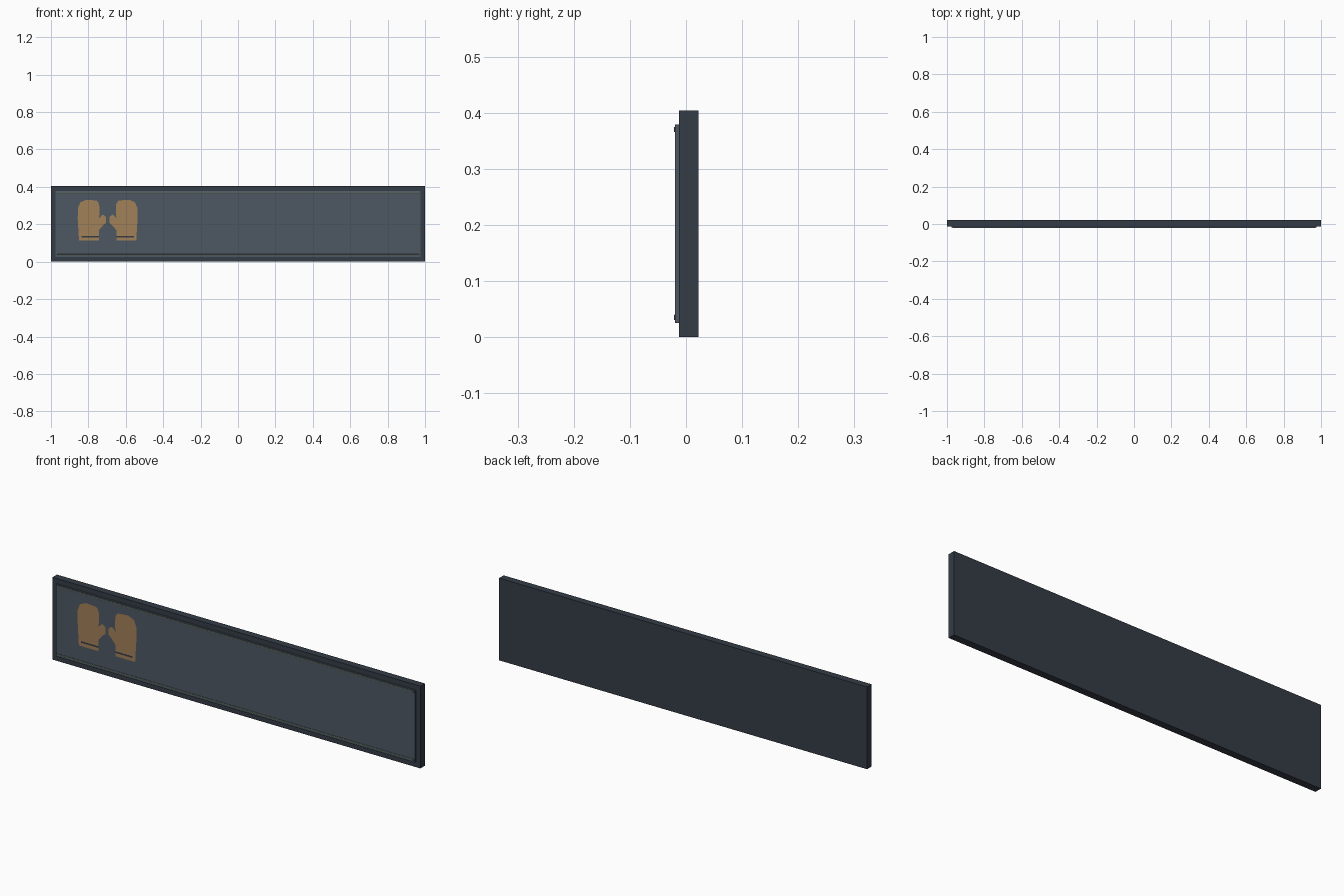
import bpy, bmesh
from mathutils import Vector

if "Cube" in bpy.data.objects:
    bpy.data.objects.remove(bpy.data.objects["Cube"])


def material(name, rgb):
    m = bpy.data.materials.new(name)
    m.diffuse_color = (*rgb, 1)
    m.use_nodes = True
    m.node_tree.nodes["Principled BSDF"].inputs["Base Color"].default_value = m.diffuse_color
    return m


FRAME = material("dark_slate", (0.035, 0.045, 0.062))
PANEL = material("slate", (0.075, 0.098, 0.125))
TRIM = material("grey_green", (0.095, 0.12, 0.12))
TAN = material("tan", (0.36, 0.22, 0.10))


def finish(name, bm, mat):
    mesh = bpy.data.meshes.new(name)
    bm.to_mesh(mesh)
    bm.free()
    mesh.materials.append(mat)
    ob = bpy.data.objects.new(name, mesh)
    bpy.context.collection.objects.link(ob)
    return ob


def box(name, lo, hi, mat, bevel=0, segments=1):
    lo, hi = Vector(lo), Vector(hi)
    bm = bmesh.new()
    bmesh.ops.create_cube(bm, size=1)
    bmesh.ops.scale(bm, vec=hi - lo, verts=bm.verts)
    bmesh.ops.translate(bm, vec=(lo + hi) / 2, verts=bm.verts)
    ob = finish(name, bm, mat)
    if bevel:
        mod = ob.modifiers.new("bevel", "BEVEL")
        mod.width = bevel
        mod.segments = segments
    return ob


def decal(name, points, y, mat):
    # flat outline facing the front
    bm = bmesh.new()
    face = bm.faces.new([bm.verts.new((x, y, z)) for x, z in points])
    face.normal_update()
    if face.normal.y > 0:
        face.normal_flip()
    bmesh.ops.triangulate(bm, faces=[face])
    return finish(name, bm, mat)


# Backing slab and raised front panel
box("backing_slab", (-1, -0.0125, 0), (1, 0.0225, 0.404), FRAME)
box("front_panel", (-0.975, -0.0195, 0.025), (0.975, -0.010, 0.379), PANEL)

# Slim rounded rails along the top and bottom of the panel
for name, z in (("bottom_rail", 0.035), ("top_rail", 0.370)):
    box(name, (-0.97, -0.0215, z - 0.005), (0.97, -0.0135, z + 0.005), TRIM, 0.002, 2)

# Pair of mitten emblems, mirrored about their shared centre line
CENTRE = -0.697
MITTEN = [(0.153, 0.113), (0.047, 0.113), (0.047, 0.168), (0.022, 0.197),
          (0.009, 0.208), (0.009, 0.240), (0.026, 0.252), (0.048, 0.232),
          (0.044, 0.250), (0.045, 0.308), (0.058, 0.327), (0.115, 0.331),
          (0.146, 0.318), (0.159, 0.287), (0.160, 0.230)]
CUFF = [(0.140, 0.130), (0.046, 0.130), (0.046, 0.138), (0.140, 0.138)]
for side, s in (("left", -1), ("right", 1)):
    def place(pts):
        return [(CENTRE + s * x, z) for x, z in pts]
    decal(side + "_mitten", place(MITTEN), -0.0212, TAN)
    decal(side + "_cuff_stripe", place(CUFF), -0.0228, FRAME)
